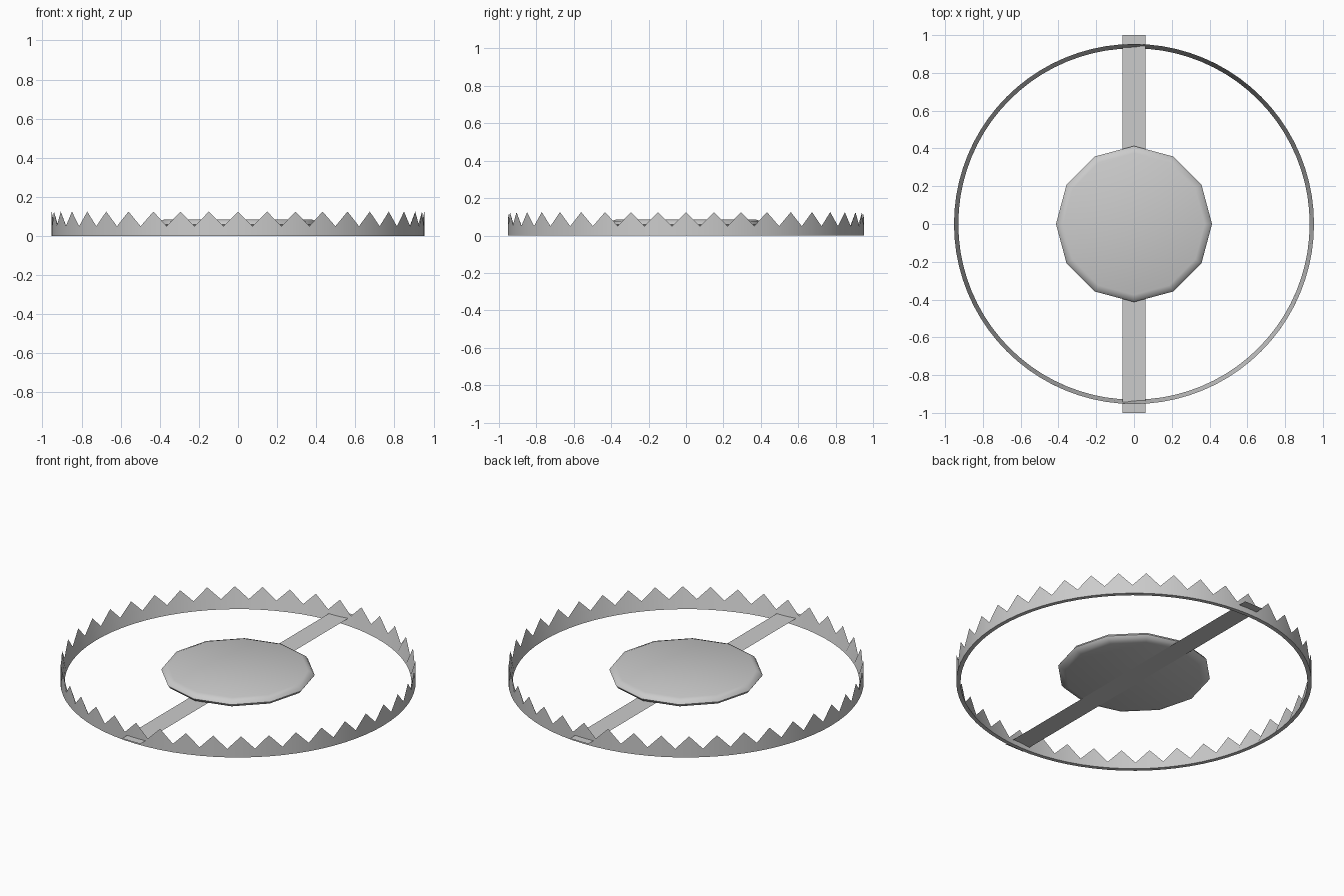
import bpy, bmesh, math

if "Cube" in bpy.data.objects:
    bpy.data.objects.remove(bpy.data.objects["Cube"])


def finish(name, bm, angle=None):
    bmesh.ops.recalc_face_normals(bm, faces=bm.faces[:])
    mesh = bpy.data.meshes.new(name)
    bm.to_mesh(mesh)
    bm.free()
    ob = bpy.data.objects.new(name, mesh)
    bpy.context.collection.objects.link(ob)
    if angle:
        bpy.ops.object.select_all(action='DESELECT')
        ob.select_set(True)
        bpy.context.view_layer.objects.active = ob
        bpy.ops.object.shade_smooth_by_angle(angle=math.radians(angle))
    return ob


def polar(bm, r, a, z):
    return bm.verts.new((r * math.cos(a), r * math.sin(a), z))


# Toothed ring: wedge section, flat base tapering to a sharp zigzag edge
TEETH, OUTER, INNER = 40, 0.953, 0.93
bm = bmesh.new()
n = TEETH * 2
rings = []
for i in range(n):
    a = 2 * math.pi * i / n
    top = 0.125 if i % 2 == 0 else 0.05
    rings.append([polar(bm, OUTER, a, 0), polar(bm, OUTER, a, top), polar(bm, INNER, a, 0)])
for i in range(n):
    p, q = rings[i], rings[(i + 1) % n]
    for k in range(3):
        m = (k + 1) % 3
        bm.faces.new((p[k], q[k], q[m], p[m]))
finish("toothed_ring", bm, 30)

# Pressure plate: twelve-sided disc with a rounded rim
profile = [(0.37, 0.035), (0.402, 0.045), (0.413, 0.06), (0.402, 0.075), (0.375, 0.085)]
SIDES = 12
bm = bmesh.new()
loops = [[polar(bm, r, 2 * math.pi * i / SIDES, z) for i in range(SIDES)] for r, z in profile]
for lo, hi in zip(loops, loops[1:]):
    for i in range(SIDES):
        j = (i + 1) % SIDES
        bm.faces.new((lo[i], lo[j], hi[j], hi[i]))
bm.faces.new(loops[0][::-1])
bm.faces.new(loops[-1])
finish("pressure_plate", bm, 40)

# Cross bar: thin flat strip under the plate, running through the ring
bm = bmesh.new()
bm.faces.new([bm.verts.new((x, y, 0.034)) for x, y in ((-0.06, -1), (0.06, -1), (0.06, 1), (-0.06, 1))])
finish("cross_bar", bm)
